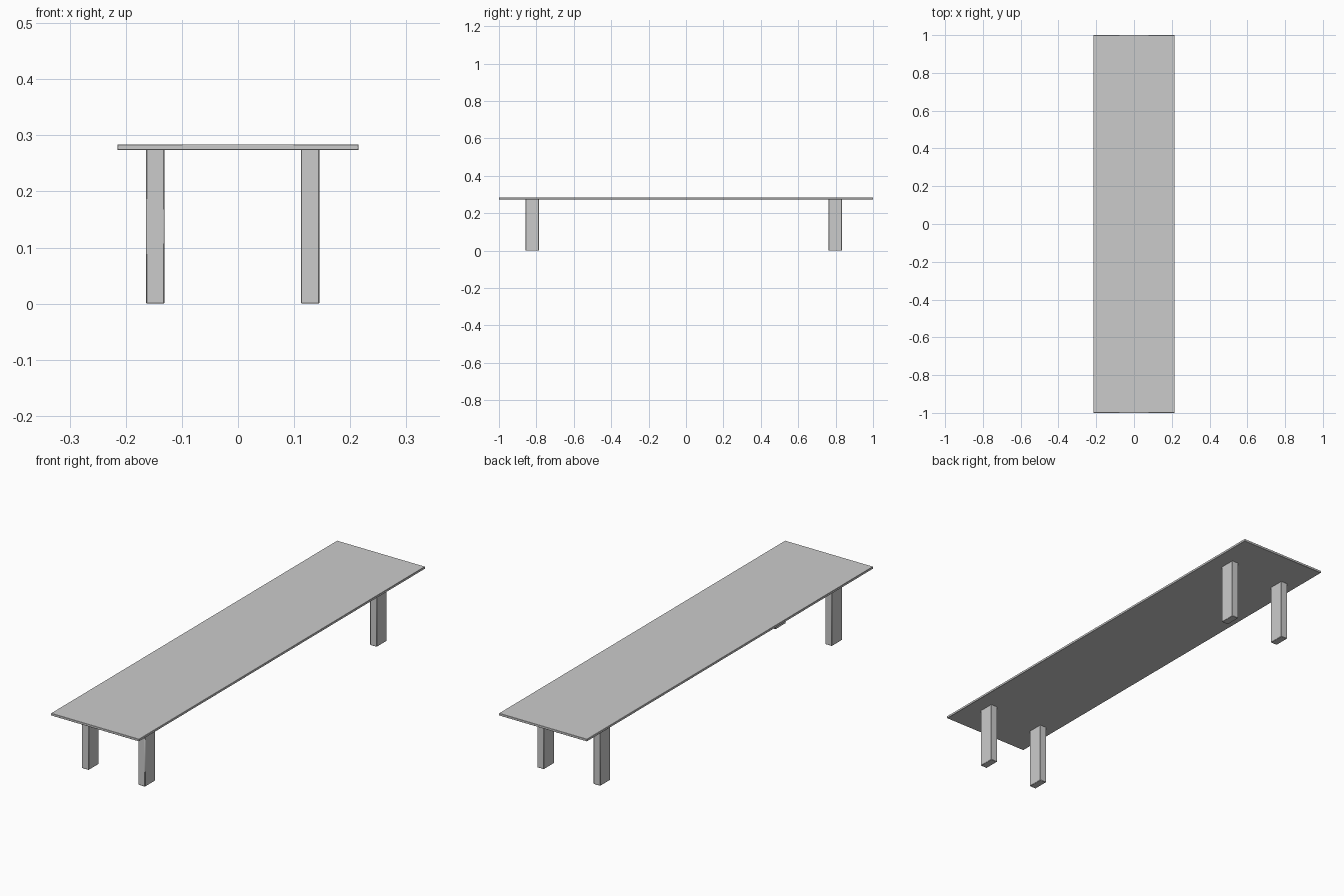
import bpy

if "Cube" in bpy.data.objects:
    bpy.data.objects.remove(bpy.data.objects["Cube"])


def box(name, x0, x1, y0, y1, z0, z1, bevel):
    """Softly edged box given by its extents."""
    bpy.ops.mesh.primitive_cube_add(
        size=1, location=((x0 + x1) / 2, (y0 + y1) / 2, (z0 + z1) / 2))
    ob = bpy.context.object
    ob.name = name
    ob.scale = (x1 - x0, y1 - y0, z1 - z0)
    bpy.ops.object.transform_apply(location=False, rotation=False, scale=True)
    mod = ob.modifiers.new("soft_edges", 'BEVEL')
    mod.width = bevel
    mod.segments = 1
    bpy.ops.object.shade_smooth_by_angle()
    return ob


# Long thin top
box("table_top", -0.215, 0.215, -1.0, 1.0, 0.274, 0.284, 0.0008)

# Four flat legs, set slightly off centre
leg_x = {"left": (-0.164, -0.131), "right": (0.112, 0.145)}
leg_y = {"front": (-0.857, -0.786), "back": (0.763, 0.834)}
for end, (y0, y1) in leg_y.items():
    for side, (x0, x1) in leg_x.items():
        box(f"{end}_{side}_leg", x0, x1, y0, y1, 0.0, 0.275, 0.0015)
